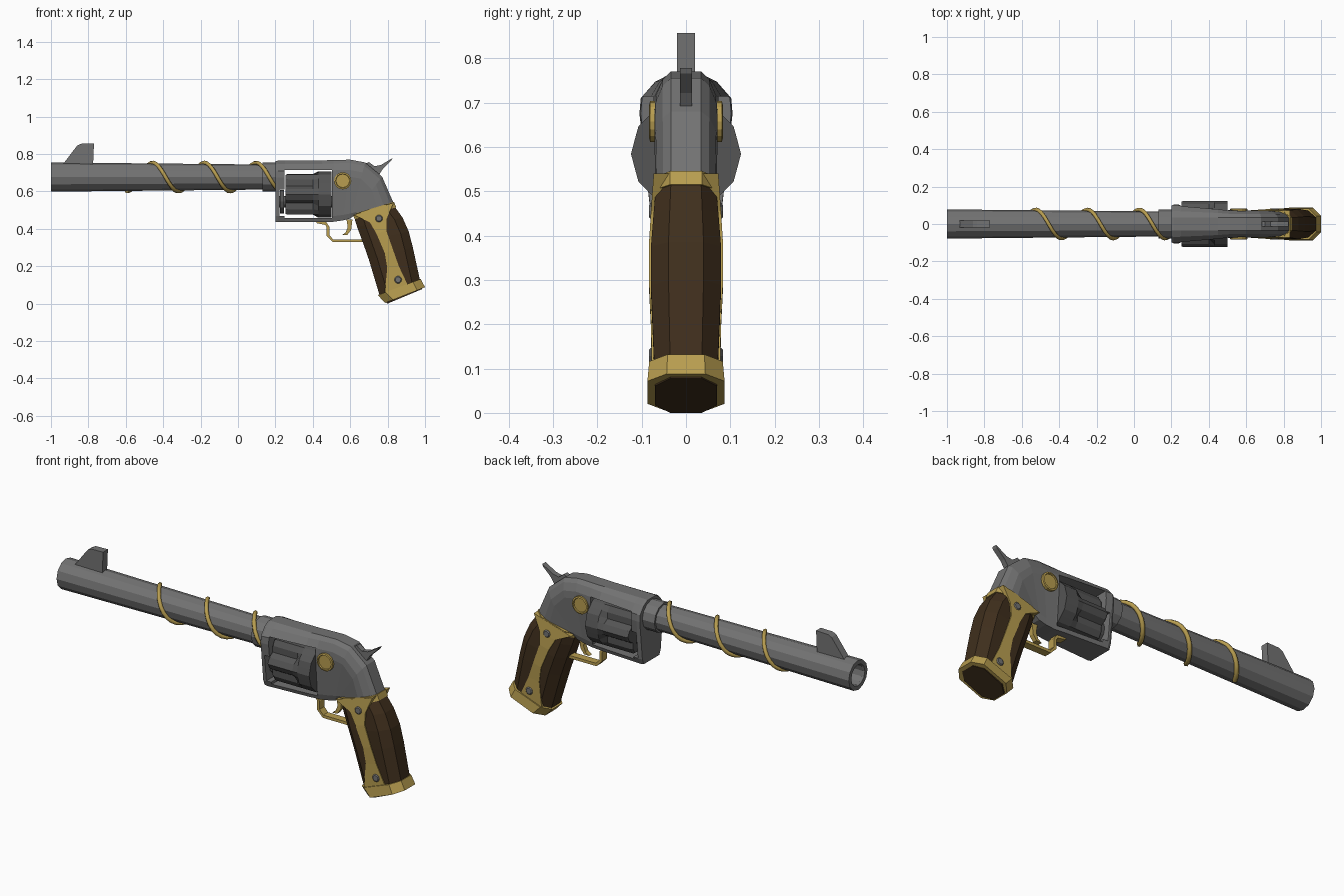
import bpy, bmesh
from math import sin, cos, pi, tau
from mathutils import Vector

if "Cube" in bpy.data.objects:
    bpy.data.objects.remove(bpy.data.objects["Cube"])


def material(name, rgb):
    m = bpy.data.materials.new(name)
    m.diffuse_color = (*rgb, 1)
    m.use_nodes = True
    m.node_tree.nodes["Principled BSDF"].inputs["Base Color"].default_value = m.diffuse_color
    return m


STEEL = material("steel", (0.17, 0.17, 0.17))
DARK = material("dark_steel", (0.09, 0.09, 0.09))
BRASS = material("brass", (0.48, 0.34, 0.08))
WOOD = material("wood", (0.05, 0.028, 0.012))
AXIS_Z = 0.677


def loft(name, rings, mat):
    """Skin a list of equal-length point rings and cap both ends."""
    bm = bmesh.new()
    vs = [[bm.verts.new(p) for p in r] for r in rings]
    n = len(rings[0])
    for a, b in zip(vs, vs[1:]):
        for i in range(n):
            bm.faces.new((a[i], a[(i + 1) % n], b[(i + 1) % n], b[i]))
    bm.faces.new(vs[0][::-1])
    bm.faces.new(vs[-1])
    bmesh.ops.recalc_face_normals(bm, faces=bm.faces)
    me = bpy.data.meshes.new(name)
    bm.to_mesh(me)
    bm.free()
    ob = bpy.data.objects.new(name, me)
    bpy.context.collection.objects.link(ob)
    me.materials.append(mat)
    return ob


def circle_x(x, r, z, n):
    return [(x, r * cos(tau * i / n), z + r * sin(tau * i / n)) for i in range(n)]


def lathe(name, profile, z, n, mat):
    return loft(name, [circle_x(x, r, z, n) for x, r in profile], mat)


def pin(name, x, z, profile, n, mat):
    """Round part along y; profile is (y, radius)."""
    return loft(name, [[(x + r * cos(tau * i / n), y, z + r * sin(tau * i / n))
                        for i in range(n)] for y, r in profile], mat)


def plate(name, pts, w, mat):
    return loft(name, [[(x, y, z) for x, z in pts] for y in (-w, w)], mat)


def box(name, x0, x1, w, z0, z1, mat):
    return plate(name, [(x0, z0), (x1, z0), (x1, z1), (x0, z1)], w, mat)


def section(top, bottom, half):
    """Cross-section from top/back point to bottom/front point; half is (half width, depth)."""
    t, b = Vector((top[0], 0, top[1])), Vector((bottom[0], 0, bottom[1]))
    d = (b - t).normalized()
    length = (b - t).length
    right = [t + d * (s if s >= 0 else length + s) + Vector((0, w, 0)) for w, s in half]
    return right + [Vector((p.x, -p.y, p.z)) for p in reversed(right)]


def strip(name, path, thick, w, mat):
    """Flat strip of half width w following an xz path."""
    rings = []
    for i, (x, z) in enumerate(path):
        a, b = path[max(i - 1, 0)], path[min(i + 1, len(path) - 1)]
        t = Vector((b[0] - a[0], b[1] - a[1])).normalized() * thick / 2
        rings.append([(x - t.y, -w, z + t.x), (x - t.y, w, z + t.x),
                      (x + t.y, w, z - t.x), (x + t.y, -w, z - t.x)])
    return loft(name, rings, mat)


# Hollow tapered barrel with rear collar
lathe("barrel", [(0.05, 0.052), (-0.99, 0.052), (-1, 0.056), (-1, 0.078),
                 (0.13, 0.067), (0.13, 0.077), (0.22, 0.077)], AXIS_Z, 12, STEEL)
plate("front_sight", [(-0.94, 0.74), (-0.86, 0.845), (-0.84, 0.855),
                      (-0.77, 0.857), (-0.775, 0.74)], 0.02, STEEL)

# Brass wire wound around the barrel
cu = bpy.data.curves.new("barrel_wire", 'CURVE')
cu.dimensions = '3D'
cu.bevel_depth = 0.011
cu.bevel_resolution = 1
cu.use_fill_caps = True
sp = cu.splines.new('POLY')
N = 56
sp.points.add(N)
for i in range(N + 1):
    x = -0.595 + 0.80 * i / N
    a = -pi / 2 + tau * (x + 0.595) / 0.277
    sp.points[i].co = (x, 0.077 * cos(a), AXIS_Z + 0.077 * sin(a), 1)
wire = bpy.data.objects.new("barrel_wire", cu)
bpy.context.collection.objects.link(wire)
cu.materials.append(BRASS)

# Frame: chamfered sections swept back and down into the grip
stations = [((0.20, 0.762), (0.20, 0.438), 0.098), ((0.215, 0.765), (0.215, 0.438), 0.105),
            ((0.25, 0.765), (0.25, 0.438), 0.102), ((0.45, 0.766), (0.45, 0.438), 0.084),
            ((0.51, 0.768), (0.51, 0.438), 0.075), ((0.60, 0.77), (0.56, 0.445), 0.071),
            ((0.68, 0.755), (0.60, 0.455), 0.071), ((0.77, 0.68), (0.612, 0.465), 0.071),
            ((0.833, 0.535), (0.618, 0.47), 0.069)]
frame = loft("frame", [section(t, b, [(0.034, 0), (0.017 + w / 2, 0.018), (w - 0.003, 0.055),
                                      (w, 0.09), (w * 0.78, -0.03), (w * 0.66, 0 - 1e-5)])
                       for t, b, w in stations], STEEL)
for x0, x1, z0, z1 in ((0.249, 0.503, 0.457, 0.714), (0.222, 0.26, 0.47, 0.61)):
    cutter = box("window_cutter", x0, x1, 0.3, z0, z1, STEEL)
    mod = frame.modifiers.new("window", 'BOOLEAN')
    mod.operation = 'DIFFERENCE'
    mod.solver = 'EXACT'
    mod.object = cutter
    bpy.context.view_layer.objects.active = frame
    bpy.ops.object.modifier_apply(modifier=mod.name)
    bpy.data.objects.remove(cutter)

# Fluted cylinder and its centre pin
CYL_Z = 0.584
FLUTE, FULL = (0.124, 0.112, 0.092, 0.112), (0.124, 0.12, 0.124, 0.12)
rings = []
for x, radii, s in ((0.255, FLUTE, 0.96), (0.263, FLUTE, 1), (0.40, FLUTE, 1),
                    (0.43, FULL, 1), (0.5, FULL, 1)):
    rings.append([(x, s * radii[k % 4] * cos(tau * k / 24),
                   CYL_Z + s * radii[k % 4] * sin(tau * k / 24)) for k in range(24)])
loft("cylinder", rings, DARK)
lathe("cylinder_pin", [(0.215, 0.03), (0.225, 0.03), (0.225, 0.062), (0.245, 0.062),
                       (0.245, 0.03), (0.51, 0.03)], 0.545, 12, DARK)

# Brass discs on both sides of the frame
pin("frame_disc", 0.56, 0.657, [(-0.077, 0.03), (-0.077, 0.036), (-0.083, 0.038), (-0.081, 0.046),
                                (0.081, 0.046), (0.083, 0.038), (0.077, 0.036), (0.077, 0.03)],
    16, BRASS)

# Hammer with thumb spur
plate("hammer", [(0.67, 0.745), (0.70, 0.757), (0.73, 0.735), (0.765, 0.742), (0.825, 0.778),
                 (0.82, 0.765), (0.775, 0.722), (0.755, 0.69), (0.70, 0.67)], 0.014, STEEL)

# Trigger and guard
strip("trigger_guard", [(0.42, 0.438), (0.47, 0.428), (0.481, 0.41), (0.481, 0.365),
                        (0.508, 0.336), (0.68, 0.336)], 0.015, 0.02, BRASS)
plate("trigger", [(0.58, 0.45), (0.587, 0.41), (0.575, 0.38), (0.555, 0.366),
                  (0.585, 0.368), (0.605, 0.395), (0.612, 0.45)], 0.012, BRASS)


# Wooden grip
def octagon(w, c=0.045):
    return [(w * 0.5, 0), (w, c), (w, -c), (w * 0.5, -1e-5)]


grip = [((0.83, 0.53), (0.62, 0.465), 0.067), ((0.88, 0.46), (0.637, 0.41), 0.073),
        ((0.913, 0.385), (0.665, 0.335), 0.079), ((0.935, 0.30), (0.70, 0.235), 0.079),
        ((0.972, 0.13), (0.757, 0.045), 0.072)]
loft("grip", [section(t, b, octagon(w)) for t, b, w in grip], WOOD)

# Brass collar above the grip and cap below it
loft("grip_collar", [section(t, b, octagon(0.072)) for t, b in
                     (((0.834, 0.545), (0.613, 0.478)), ((0.846, 0.515), (0.624, 0.452)))], BRASS)
loft("butt_cap", [section(t, b, octagon(w)) for t, b, w in
                  (((0.977, 0.132), (0.747, 0.046), 0.083), ((1.0, 0.088), (0.787, 0.004), 0.087))], BRASS)
loft("butt_inlay", [section(t, b, octagon(0.07)) for t, b in
                    (((0.97, 0.09), (0.78, 0.02)), ((0.985, 0.078), (0.798, 0.0)))], WOOD)

# Brass side straps following the swell of the grip on both sides
strap = [((0.617, 0.475), (0.833, 0.54), 0.073), ((0.705, 0.435), (0.795, 0.455), 0.079),
         ((0.74, 0.375), (0.793, 0.39), 0.083), ((0.785, 0.27), (0.83, 0.285), 0.083),
         ((0.798, 0.19), (0.86, 0.2), 0.079), ((0.785, 0.06), (0.905, 0.105), 0.077)]
loft("grip_straps", [[(a[0], -w, a[1]), (b[0], -w, b[1]), (b[0], w, b[1]), (a[0], w, a[1])]
                     for a, b, w in strap], BRASS)
for i, (x, z, y) in enumerate(((0.754, 0.455, 0.083), (0.856, 0.128, 0.083))):
    pin(f"grip_bolt_{i + 1}", x, z, [(-y, 0.015), (-y + 0.004, 0.02), (y - 0.004, 0.02), (y, 0.015)],
        10, STEEL)
